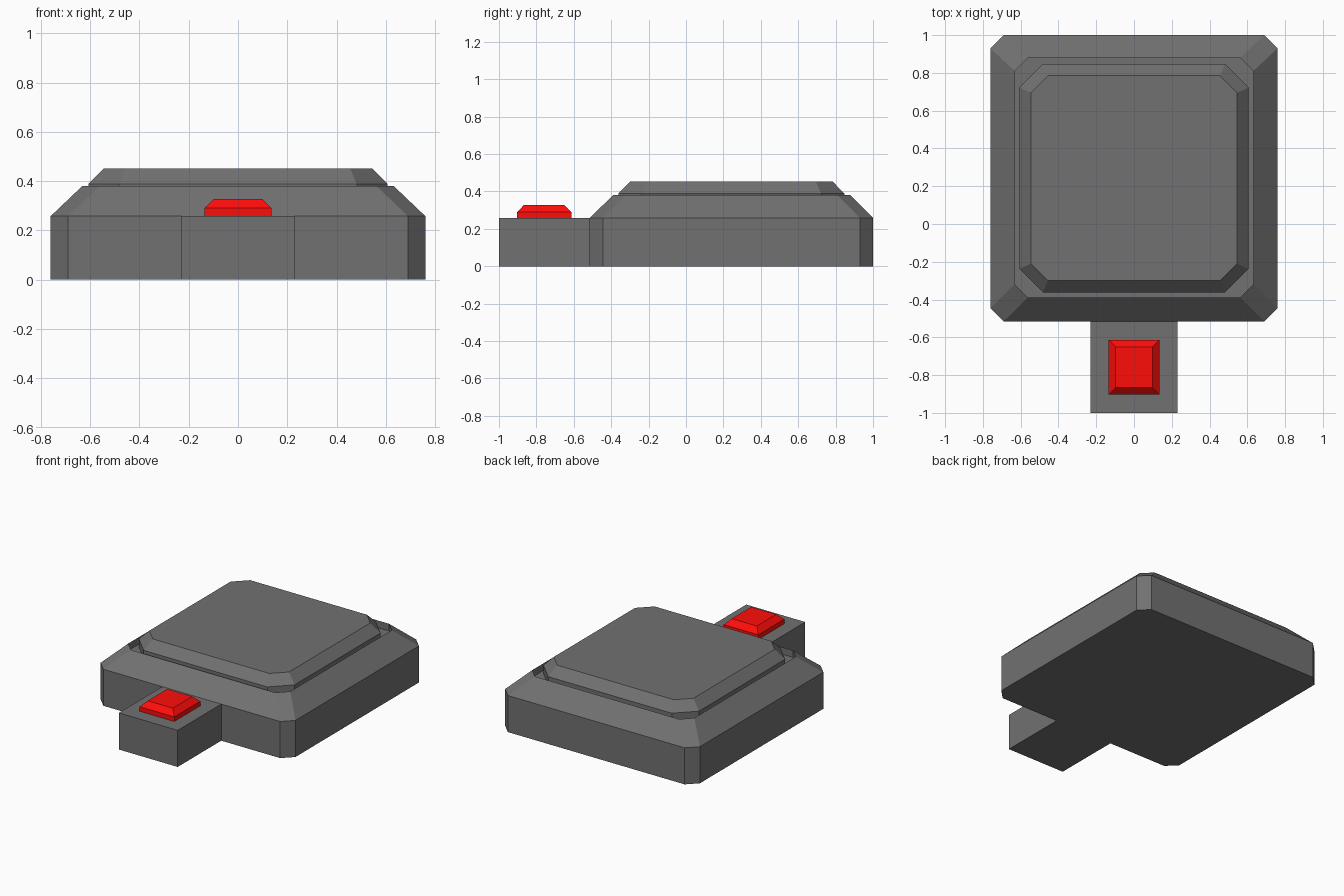
import bpy, bmesh

if "Cube" in bpy.data.objects:
    bpy.data.objects.remove(bpy.data.objects["Cube"])

DARK = ("dark_grey", (0.165, 0.165, 0.165, 1))
RED = ("red", (1.0, 0.004, 0.003, 1))


def material(name, color):
    mat = bpy.data.materials.get(name) or bpy.data.materials.new(name)
    mat.diffuse_color = color
    mat.use_nodes = True
    mat.node_tree.nodes["Principled BSDF"].inputs["Base Color"].default_value = mat.diffuse_color
    return mat


def ring(hx, y0, y1, z, c=0.0):
    """Rectangle outline at height z, corners cut by c."""
    pts = []
    for sx, y, sy in ((-1, y0, 1), (1, y0, 1), (1, y1, -1), (-1, y1, -1)):
        if c == 0:
            pts.append((sx * hx, y, z))
            continue
        along_y = (sx * hx, y + sy * c, z)
        along_x = (sx * (hx - c), y, z)
        pts += [along_y, along_x] if sx * sy < 0 else [along_x, along_y]
    return pts


def loft(name, rings, mat):
    """Closed flat-faced solid through a stack of matching outlines."""
    bm = bmesh.new()
    loops = [[bm.verts.new(p) for p in r] for r in rings]
    n = len(loops[0])
    for a, b in zip(loops, loops[1:]):
        for i in range(n):
            j = (i + 1) % n
            bm.faces.new((a[i], a[j], b[j], b[i]))
    bm.faces.new(loops[0][::-1])
    bm.faces.new(loops[-1])
    bmesh.ops.recalc_face_normals(bm, faces=bm.faces)
    me = bpy.data.meshes.new(name)
    bm.to_mesh(me)
    bm.free()
    me.materials.append(material(*mat))
    ob = bpy.data.objects.new(name, me)
    bpy.context.collection.objects.link(ob)
    return ob


# Bevelled housing, with a recess sunk into its top
loft("housing", [
    ring(0.76, -0.515, 1.0, 0.0, 0.07),
    ring(0.76, -0.515, 1.0, 0.258, 0.07),
    ring(0.632, -0.39, 0.88, 0.38, 0.07),
    ring(0.632, -0.39, 0.88, 0.33, 0.07),
], DARK)

# Raised pad standing in the recess, leaving a narrow groove round it
loft("top_pad", [
    ring(0.607, -0.362, 0.847, 0.325, 0.125),
    ring(0.607, -0.362, 0.847, 0.388, 0.125),
    ring(0.545, -0.30, 0.785, 0.452, 0.09),
], DARK)

# Front tab
loft("front_tab", [
    ring(0.23, -1.0, -0.515, 0.0),
    ring(0.23, -1.0, -0.515, 0.258),
], DARK)

# Red button on the tab
loft("button", [
    ring(0.135, -0.903, -0.613, 0.258),
    ring(0.135, -0.903, -0.613, 0.29),
    ring(0.098, -0.866, -0.65, 0.328),
], RED)
